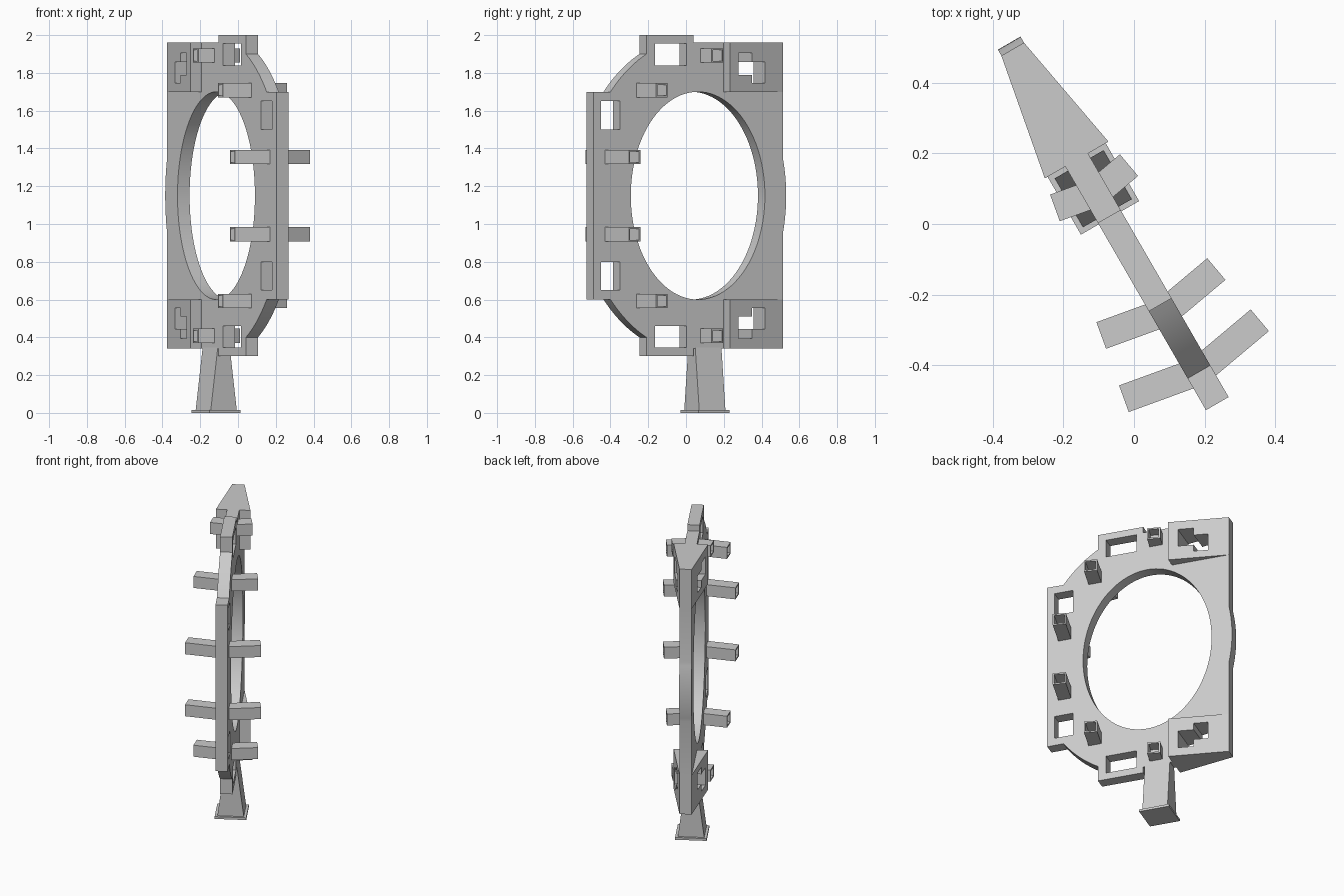
import bpy, bmesh, math
from mathutils import Matrix

if "Cube" in bpy.data.objects:
    bpy.data.objects.remove(bpy.data.objects["Cube"])

MID = 1.15          # height of the horizontal symmetry line
HALF = 0.037        # half thickness of the panel
CENTRE = -0.08      # opening centre along the panel
# Working frame: x along the panel, y through it, z up
FRAME = Matrix.Rotation(math.radians(-60), 4, 'Z') @ Matrix.Translation((0, -0.05, 0))

grey = bpy.data.materials.new("light_grey")
grey.use_nodes = True
colour = (0.6, 0.6, 0.6, 1)
grey.diffuse_color = colour
grey.node_tree.nodes["Principled BSDF"].inputs["Base Color"].default_value = colour


def finish(name, bm):
    bmesh.ops.recalc_face_normals(bm, faces=bm.faces)
    mesh = bpy.data.meshes.new(name)
    bm.to_mesh(mesh)
    bm.free()
    mesh.materials.append(grey)
    mesh.shade_smooth()
    mesh.set_sharp_from_angle(angle=math.radians(25))
    obj = bpy.data.objects.new(name, mesh)
    obj.matrix_world = FRAME
    bpy.context.collection.objects.link(obj)
    return obj


def flip(points):
    return [(u, 2 * MID - z) for u, z in reversed(points)]


def ellipse(a, b, start, end, n):
    angles = [math.radians(start + (end - start) * i / n) for i in range(n + 1)]
    return [(CENTRE + a * math.cos(t), MID + b * math.sin(t)) for t in angles]


def rect(u0, u1, z0, z1):
    return [(u0, z0), (u1, z0), (u1, z1), (u0, z1)]


def plate(loops, half):
    """Filled outline with holes, thickened to both sides."""
    curve = bpy.data.curves.new("outline", 'CURVE')
    curve.dimensions = '2D'
    curve.fill_mode = 'BOTH'
    curve.extrude = half
    for loop in loops:
        spline = curve.splines.new('POLY')
        spline.points.add(len(loop) - 1)
        for p, (u, z) in zip(spline.points, loop):
            p.co = (u, z, 0, 1)
        spline.use_cyclic_u = True
    helper = bpy.data.objects.new("outline", curve)
    mesh = bpy.data.meshes.new_from_object(helper)
    bm = bmesh.new()
    bm.from_mesh(mesh)
    bpy.data.objects.remove(helper)
    bpy.data.curves.remove(curve)
    bpy.data.meshes.remove(mesh)
    bmesh.ops.remove_doubles(bm, verts=bm.verts, dist=1e-5)
    bm.transform(Matrix.Rotation(math.radians(90), 4, 'X'))
    return bm


# Main panel: stepped outline, oval opening and four small windows
upper = [(0.558, 1.7)]
upper += ellipse(0.708, 0.837, 41, 63.6, 10)
upper += [(0.235, 2.0), (-0.054, 2.0), (-0.054, 1.96), (-0.238, 1.96),
          (-0.238, 1.7), (-0.6, 1.7)]
upper += ellipse(0.54, 0.73, 164.4, 179, 8)
opening = ellipse(0.41, 0.55, 0, 360, 96)[:-1]
windows = [rect(-0.01, 0.183, 1.84, 1.955), rect(0.395, 0.512, 1.5, 1.65)]
windows += [flip(w) for w in windows]
finish("frame_panel", plate([upper + flip(upper), opening] + windows, HALF))

# Tapered corner blocks with a stepped slot through each
block = rect(-0.6, -0.238, 1.7, 1.96)
slot = [(-0.477, 1.746), (-0.39, 1.746), (-0.39, 1.79), (-0.295, 1.79),
        (-0.295, 1.905), (-0.39, 1.905), (-0.39, 1.857), (-0.477, 1.857)]
for name, loops in (("upper_block", [block, slot]),
                    ("lower_block", [flip(block), flip(slot)])):
    bm = plate(loops, 1)
    for v in bm.verts:
        v.co.y *= HALF + 0.067 * (v.co.x + 0.6) / 0.362
    finish(name, bm)


# Hollow square tubes leaning out from both faces
def tube(name, u, z, reach, side):
    tilt = math.radians(10)
    length = reach / math.cos(tilt)
    bm = bmesh.new()
    bmesh.ops.create_cube(bm, size=1)
    for v in bm.verts:
        v.co = (v.co.x * 0.08, (v.co.y + 0.5) * length, v.co.z * 0.076)
    end = max(bm.faces, key=lambda f: f.calc_center_median().y)
    bmesh.ops.inset_individual(bm, faces=[end], thickness=0.013)
    end = [f for f in bm.faces if f.calc_center_median().y > length - 1e-4
           and abs(f.calc_center_median().x) < 1e-4
           and abs(f.calc_center_median().z) < 1e-4]
    inner = bmesh.ops.extrude_discrete_faces(bm, faces=end)["faces"]
    for v in {v for f in inner for v in f.verts}:
        v.co.y -= length - 0.05
    bm.transform(Matrix.Translation((u, 0, z)) @ Matrix.Diagonal((1, side, 1, 1))
                 @ Matrix.Rotation(tilt, 4, 'Z'))
    finish(name, bm)


for label, u, rise, reach in (("outer", 0.453, 0.205, 0.222),
                              ("middle", 0.26, 0.558, 0.188),
                              ("inner", -0.13, 0.742, 0.121)):
    for level, sign in (("upper", 1), ("lower", -1)):
        for face, side in (("front", -1), ("back", 1)):
            tube(f"{level}_{label}_tube_{face}", u, MID + sign * rise, reach, side)


# Flared leg and its foot plate
def post(name, z0, z1, low, high):
    bm = bmesh.new()
    bmesh.ops.create_cube(bm, size=2)
    for v in bm.verts:
        top = v.co.z > 0
        hu, hv = high if top else low
        v.co = (-0.144 + v.co.x * hu, v.co.y * hv, z1 if top else z0)
    finish(name, bm)


post("leg", 0.01, 0.345, (0.08, 0.08), (0.08, HALF))
post("foot_plate", 0, 0.015, (0.095, 0.095), (0.095, 0.095))
